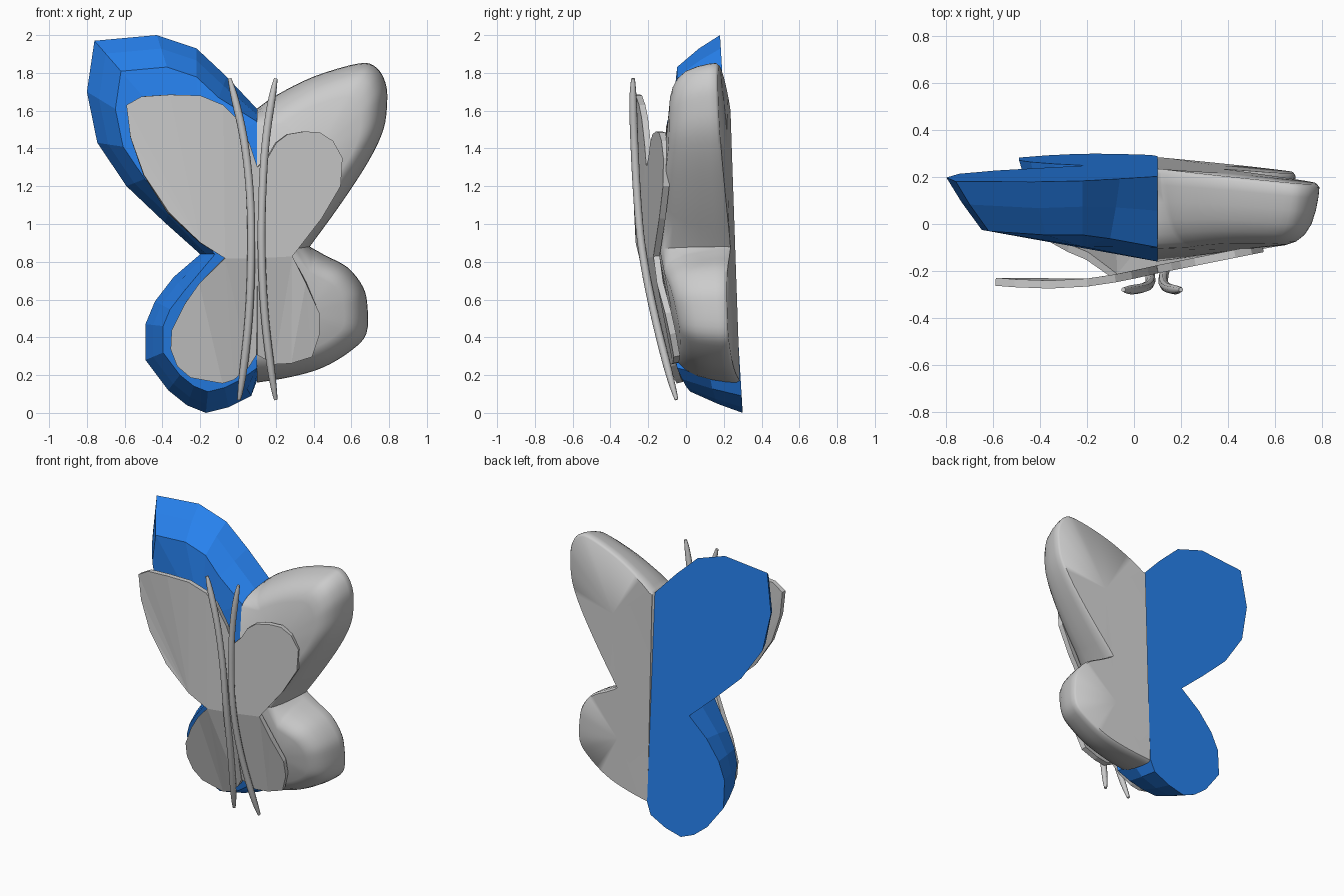
import bpy, bmesh, math
from mathutils import Vector

if "Cube" in bpy.data.objects:
    bpy.data.objects.remove(bpy.data.objects["Cube"])

SEAM = 0.1      # x of the join between the two halves
WAIST = 0.84    # z of the pinch between upper and lower lobes


def finish(bm, name, smooth=False, color=None):
    bmesh.ops.recalc_face_normals(bm, faces=bm.faces)
    me = bpy.data.meshes.new(name)
    bm.to_mesh(me)
    bm.free()
    ob = bpy.data.objects.new(name, me)
    bpy.context.collection.objects.link(ob)
    if color:
        mat = bpy.data.materials.new(name + "_colour")
        mat.diffuse_color = color
        mat.use_nodes = True
        mat.node_tree.nodes["Principled BSDF"].inputs["Base Color"].default_value = mat.diffuse_color
        me.materials.append(mat)
    if smooth:
        bpy.ops.object.select_all(action='DESELECT')
        ob.select_set(True)
        bpy.context.view_layer.objects.active = ob
        bpy.ops.object.shade_smooth_by_angle(angle=1.0)
    return ob


def rounded(pts, n=4):
    """Catmull-Rom refinement of an open outline."""
    p = [Vector(q) for q in pts]
    p = [p[0]] + p + [p[-1]]
    out = []
    for i in range(1, len(p) - 2):
        a, b, c, d = p[i - 1:i + 3]
        for j in range(n):
            t = j / n
            out.append(tuple(0.5 * (2 * b + (c - a) * t + (2 * a - 5 * b + 4 * c - d) * t * t
                                    + (3 * b - a - 3 * c + d) * t ** 3)))
    return out + [tuple(p[-1])]


def wing_body(name, upper, lower, cu, cl, profile, y_back, y_front, **kw):
    """upper runs seam -> notch, lower runs notch -> seam; both share the notch."""
    bm = bmesh.new()
    nu = len(upper)
    outline = upper + lower[1:]

    def inset(i, k):
        x, z = outline[i]
        c = cu if i < nu - 1 else cl
        if i == nu - 1:
            c = (SEAM, WAIST)
        nx = x if abs(x - SEAM) < 1e-5 else x + k * (c[0] - x)
        return nx, z + k * (c[1] - z)

    rings = []
    for k, t in profile:
        ring = []
        for i, (ox, oz) in enumerate(outline):
            x, z = inset(i, k)
            yb = y_back(ox, oz)
            ring.append(bm.verts.new((x, yb + t * (y_front(x, z) - yb), z)))
        rings.append(ring)
    for a, b in zip(rings, rings[1:]):
        for i in range(len(a) - 1):
            bm.faces.new((a[i], a[i + 1], b[i + 1], b[i]))
    # front and back caps fan out from each lobe centre
    spines = []
    for ring, fy in ((rings[0], y_back), (rings[-1], y_front)):
        u, l, s = [bm.verts.new((x, fy(x, z), z)) for x, z in (cu, cl, (SEAM, WAIST))]
        spines.append(s)
        for loop, c in (([s] + ring[:nu] + [s], u), ([s] + ring[nu - 1:] + [s], l)):
            for a, b in zip(loop, loop[1:]):
                bm.faces.new((a, b, c))
    # wall on the seam
    bm.faces.new([r[0] for r in rings] + [spines[1]]
                 + [r[-1] for r in reversed(rings)] + [spines[0]])
    return finish(bm, name, **kw)


def low(z):
    return max(0.0, 0.8 - z)


def shoulder(x, z):
    """Front surface falls back near the top of the seam."""
    return 0.25 * max(0.0, z - 1.3) * max(0.0, 1 - abs(x - SEAM) / 0.6)


# Blue faceted half
blue_upper = [(0.1, 1.61), (-0.06, 1.78), (-0.22, 1.93), (-0.43, 2.0), (-0.76, 1.97),
              (-0.8, 1.7), (-0.745, 1.43), (-0.59, 1.2), (-0.39, 1.01), (-0.2, 0.84)]
blue_lower = [(-0.2, 0.84), (-0.34, 0.72), (-0.44, 0.59), (-0.49, 0.47), (-0.49, 0.28),
              (-0.37, 0.12), (-0.27, 0.04), (-0.17, 0.0), (-0.05, 0.03), (0.07, 0.09), (0.1, 0.17)]
wing_body("faceted_wing_half", blue_upper, blue_lower, (-0.22, 1.35), (-0.13, 0.43),
          [(0, 0), (0.11, 0.5), (0.26, 1)],
          lambda x, z: 0.3 - 0.06 * z,
          lambda x, z: -0.16 + 0.18 * abs(x - SEAM) + 0.2 * low(z) + shoulder(x, z),
          color=(0.02, 0.22, 0.85, 1))

# Grey smooth half
grey_upper = rounded([(0.1, 1.61), (0.2, 1.68), (0.4, 1.78), (0.64, 1.85), (0.73, 1.83),
                      (0.78, 1.75), (0.79, 1.65), (0.77, 1.5), (0.69, 1.33), (0.54, 1.1), (0.38, 0.88)])
grey_lower = rounded([(0.38, 0.88), (0.46, 0.835), (0.58, 0.77), (0.66, 0.67), (0.685, 0.57),
                      (0.68, 0.42), (0.6, 0.33), (0.45, 0.24), (0.28, 0.19), (0.1, 0.16)])
wing_body("smooth_wing_half", grey_upper, grey_lower, (0.42, 1.38), (0.36, 0.53),
          [(0.03, 0), (0, 0.06), (0.01, 0.22), (0.04, 0.45), (0.09, 0.68), (0.17, 0.85),
           (0.27, 0.95), (0.38, 1)],
          lambda x, z: 0.285 - 0.034 * (z - 0.15) - 0.09 * (x - SEAM),
          lambda x, z: -0.16 + 0.12 * (x - SEAM) + 0.2 * low(z) + shoulder(x, z), smooth=True)


# Thin front panels, each an upper and a lower lobe
def front_panel(name, upper, lower, slope_up, slope_low, bow):
    bm = bmesh.new()

    def vert(x, z):
        d = abs(x - SEAM)
        y = -0.193 + 0.22 * low(z)
        if z > 0.8:
            y += slope_up * d - bow * math.sin(math.pi * d / 0.7)
        else:
            y += slope_low * d
        return bm.verts.new((x, y, z))

    mid = vert(SEAM, 0.82)
    u = [vert(*p) for p in upper]
    l = [vert(*p) for p in lower]
    bm.faces.new([mid] + u)
    bm.faces.new([mid, u[-1]] + l)
    bmesh.ops.triangulate(bm, faces=bm.faces[:])
    ob = finish(bm, name)
    mod = ob.modifiers.new("thickness", 'SOLIDIFY')
    mod.thickness = 0.034
    mod.offset = 0


front_panel("left_front_panel",
            [(0.1, 1.3), (0.06, 1.42), (-0.01, 1.56), (-0.08, 1.63), (-0.2, 1.68), (-0.36, 1.685),
             (-0.51, 1.675), (-0.59, 1.63), (-0.57, 1.46), (-0.5, 1.26), (-0.37, 1.06),
             (-0.2, 0.9), (-0.07, 0.82)],
            [(-0.2, 0.69), (-0.28, 0.58), (-0.35, 0.44), (-0.355, 0.34), (-0.32, 0.25),
             (-0.25, 0.19), (-0.08, 0.16), (-0.02, 0.18), (0.06, 0.25), (0.1, 0.31)],
            -0.075, 0.11, 0.035)
front_panel("right_front_panel",
            [(0.1, 1.3), (0.16, 1.36), (0.2, 1.43), (0.26, 1.475), (0.35, 1.49), (0.43, 1.485),
             (0.5, 1.44), (0.55, 1.35), (0.54, 1.2), (0.44, 1.03), (0.285, 0.83)],
            [(0.36, 0.69), (0.43, 0.53), (0.43, 0.42), (0.39, 0.3), (0.28, 0.265),
             (0.19, 0.26), (0.1, 0.31)],
            0.2, 0.12, 0.0)


# Two slim curved strands down the middle
def strand(name, pts):
    cu = bpy.data.curves.new(name, 'CURVE')
    cu.dimensions = '3D'
    cu.bevel_depth = 0.019
    cu.bevel_resolution = 2
    cu.use_fill_caps = True
    sp = cu.splines.new('NURBS')
    sp.points.add(len(pts) - 1)
    for i, (q, p) in enumerate(zip(sp.points, pts)):
        q.co = (*p, 1)
        q.radius = 0.5 if i in (0, len(pts) - 1) else 1.1
    sp.order_u = 3
    sp.use_endpoint_u = True
    sp.resolution_u = 5
    ob = bpy.data.objects.new(name, cu)
    bpy.context.collection.objects.link(ob)


path = [(1.77, -0.28), (1.7, -0.282), (1.45, -0.275), (1.15, -0.26), (0.85, -0.235),
        (0.5, -0.165), (0.15, -0.075), (0.07, -0.05)]
for name, xs in (("left_strand", (-0.045, -0.025, 0.035, 0.067, 0.072, 0.06, 0.02, 0.005)),
                 ("right_strand", (0.2, 0.185, 0.145, 0.127, 0.123, 0.14, 0.185, 0.2))):
    strand(name, [(x, y, z) for x, (z, y) in zip(xs, path)])
